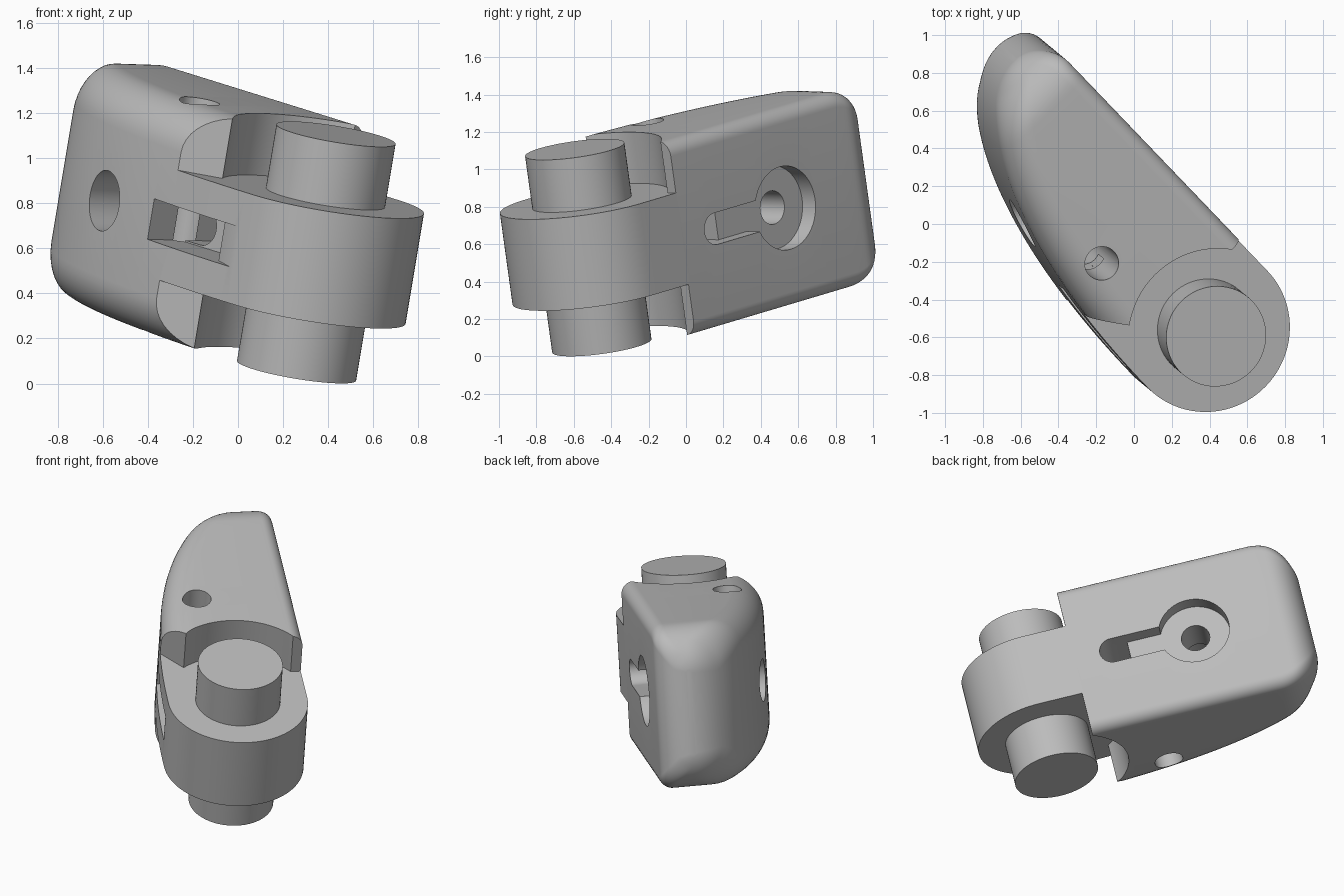
import bpy, bmesh, math
from mathutils import Matrix, Vector

if "Cube" in bpy.data.objects:
    bpy.data.objects.remove(bpy.data.objects["Cube"])

# Tilted local frame: u along the link, v sideways, n along the pin
n = Vector((0.163, -0.135, 0.977)).normalized()
u = Vector((-0.676, 0.706, 0.21))
u = (u - n * u.dot(n)).normalized()
v = n.cross(u)
FRAME = Matrix.Translation((0.3475, -0.5225, 0.582)) @ Matrix((u, v, n)).transposed().to_4x4()

grey = bpy.data.materials.new("light_grey")
grey.diffuse_color = (0.5, 0.5, 0.5, 1)
grey.use_nodes = True
grey.node_tree.nodes["Principled BSDF"].inputs["Base Color"].default_value = grey.diffuse_color


def loft(name, rings):
    """Skin a list of equal-length rings and cap both ends."""
    bm = bmesh.new()
    vs = [[bm.verts.new(p) for p in ring] for ring in rings]
    k = len(vs[0])
    for a, b in zip(vs, vs[1:]):
        for i in range(k):
            j = (i + 1) % k
            bm.faces.new((a[i], a[j], b[j], b[i]))
    bm.faces.new(vs[0])
    bm.faces.new(vs[-1])
    bmesh.ops.recalc_face_normals(bm, faces=bm.faces)
    me = bpy.data.meshes.new(name)
    bm.to_mesh(me)
    bm.free()
    me.materials.append(grey)
    ob = bpy.data.objects.new(name, me)
    bpy.context.collection.objects.link(ob)
    ob.matrix_world = FRAME
    return ob


def prism_n(name, pts, a, b):
    """Profile in (u, v) extruded along n."""
    return loft(name, [[(x, y, w) for x, y in pts] for w in (a, b)])


def prism_v(name, pts, a, b):
    """Profile in (u, n) extruded along v."""
    return loft(name, [[(x, w, y) for x, y in pts] for w in (a, b)])


def arc(cx, cy, r, a0=0, a1=360, seg=64, closed=True):
    count = seg if closed else seg + 1
    return [(cx + r * math.cos(math.radians(a0 + (a1 - a0) * i / seg)),
             cy + r * math.sin(math.radians(a0 + (a1 - a0) * i / seg))) for i in range(count)]


# Link body: rounded cross-sections along u, round hub at the near end
R_HUB, U_END, H, R_END = 0.443, 1.775, 0.53, 0.27


def section(x):
    if x < 0:
        vb = math.sqrt(R_HUB ** 2 - x * x)
        va = -vb
    else:
        vb = R_HUB - 0.693 * (1 - math.sqrt(max(0, 1 - (x / U_END) ** 2.15)))
        t = max(0, (x - 1.6) / (U_END - 1.6))
        va = -R_HUB + 0.193 * (1 - math.sqrt(max(0, 1 - t * t)))
    d = max(0, x - (U_END - R_END))
    h = H - R_END + math.sqrt(max(0, R_END ** 2 - d * d))
    w = vb - va
    r1, r2 = min(0.2, w * 0.55), min(0.08, w * 0.4)
    ring = []
    for cy, cz, r, a in ((vb - r1, h - r1, r1, 0), (va + r2, h - r2, r2, 90),
                         (va + r2, r2 - h, r2, 180), (vb - r1, r1 - h, r1, 270)):
        ring += arc(cy, cz, r, a, a + 90, 10, False)
    return [(x, y, z) for y, z in ring]


stations = [-R_HUB * math.cos(math.radians(a)) for a in range(2, 90, 4)]
stations += [1.5 * i / 30 for i in range(31)]
stations += [1.5 + 0.2745 * math.sin(math.radians(a)) for a in range(5, 91, 5)]
body = loft("link_body", [section(x) for x in stations])

# Cutters: clearance above and below the hub
a = math.radians(38.5)
clear = [(-0.8, -1), (0.275, -1)] + arc(0, 0, 0.468, -54, 38.5, 40, False)
clear += [(1.0 * math.cos(a), 1.0 * math.sin(a)), (0.7, 1.2), (-0.8, 1.2)]
cutters = [prism_n("cut_upper", clear, 0.25, 0.9), prism_n("cut_lower", clear, -0.9, -0.25)]

# Cutters: keyhole recess on the flat side, stepped hole right through
CU = 1.056
cutters += [
    prism_v("cut_recess", arc(CU, 0, 0.225), -0.7, -0.343),
    prism_v("cut_hole", arc(CU, 0, 0.09), -0.5, 0.6),
    prism_v("cut_bore", arc(CU, 0, 0.135), -0.1, 0.7),
]
slot_end = arc(0.53, 0, 0.085, 90, 270, 20, False)
cutters += [
    prism_v("cut_slot", slot_end + [(CU - 0.1, -0.085), (CU - 0.1, 0.085)], -0.7, -0.345),
    prism_v("cut_pocket", slot_end + [(0.63, -0.085), (0.63, 0.085)], -0.6, 0.3),
]

# Cutters: window with a ramp on the curved side, cross hole along n
window = [(0.06, 0.45), (0.21, 0.385), (0.21, 0.2), (0.66, 0.2), (0.66, 0.7), (0.06, 0.7)]
cutters += [prism_n("cut_window", window, -0.092, 0.092),
            prism_n("cut_cross_hole", arc(0.713, 0.17, 0.09), -0.8, 0.8)]

for c in cutters:
    m = body.modifiers.new(c.name, 'BOOLEAN')
    m.operation, m.solver, m.object = 'DIFFERENCE', 'EXACT', c
    c.hide_render = True

# Bake the cuts and drop the cutters
bpy.context.view_layer.update()
dg = bpy.context.evaluated_depsgraph_get()
mesh = bpy.data.meshes.new_from_object(body.evaluated_get(dg))
body.modifiers.clear()
body.data = mesh
for c in cutters:
    bpy.data.objects.remove(c, do_unlink=True)

# Hinge pin
pin = prism_n("hinge_pin", arc(0, 0, 0.268), -0.537, 0.537)

for ob in (body, pin):
    bpy.ops.object.select_all(action='DESELECT')
    ob.select_set(True)
    bpy.context.view_layer.objects.active = ob
    bpy.ops.object.shade_smooth_by_angle(angle=math.radians(28))
